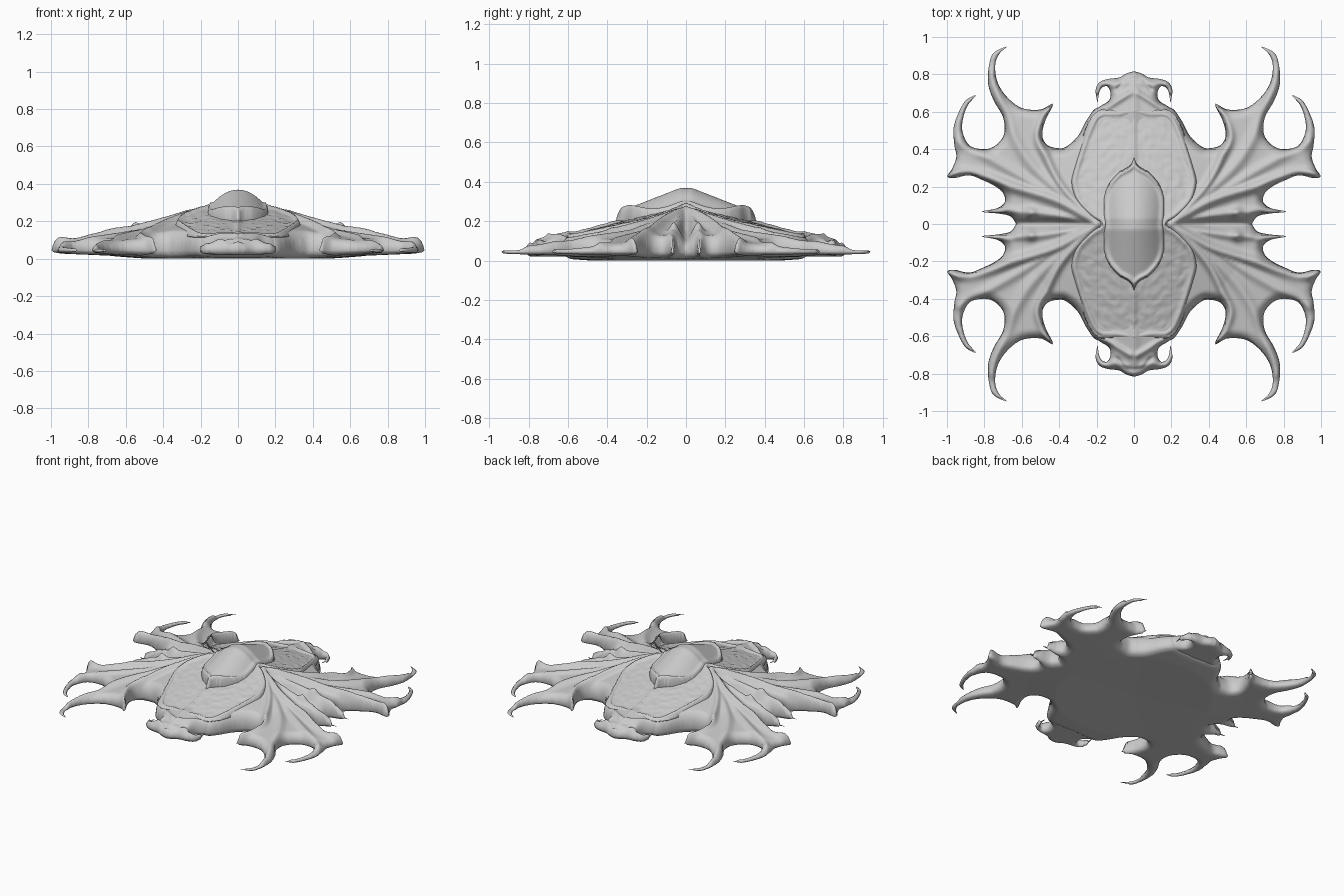
import bpy, math
from mathutils import Vector, noise, kdtree
from mathutils.geometry import delaunay_2d_cdt

if "Cube" in bpy.data.objects:
    bpy.data.objects.remove(bpy.data.objects["Cube"])

STEP = 0.01


def smooth_path(pts, n):
    """Catmull-Rom curve through 2D points, n samples per span."""
    p = [Vector(q) for q in [pts[0]] + list(pts) + [pts[-1]]]
    out = []
    for i in range(1, len(p) - 2):
        a, b, c, d = p[i - 1:i + 3]
        for k in range(n):
            t = k / n
            out.append(0.5 * (2 * b + (c - a) * t + (2 * a - 5 * b + 4 * c - d) * t * t
                              + (3 * b - a - 3 * c + d) * t ** 3))
    return out + [p[-1]]


def path_tree(pts):
    samples = smooth_path(pts, 30)
    tree = kdtree.KDTree(len(samples))
    for i, s in enumerate(samples):
        tree.insert((s.x, s.y, 0), i)
    tree.balance()
    return lambda x, y: tree.find((x, y, 0))[2]


def gauss(d, w):
    return math.exp(-(d / w) ** 2)


def table(t, x):
    """Linear lookup in a short (position, value) table."""
    for (a, va), (b, vb) in zip(t, t[1:]):
        if x <= b:
            return va + (vb - va) * max(0, (x - a) / (b - a))
    return t[-1][1]


def relief(name, outline, corners, height, edge_z, round_w, depth):
    """Closed quarter relief with rounded rim, mirrored in x and y."""
    dist = path_tree(outline)
    pts = smooth_path(outline, 6) + [Vector(c) for c in corners]
    n = len(pts)
    edges = [(i, (i + 1) % n) for i in range(n)]
    for i in range(103):
        for j in range(98):
            x, y = i * STEP, j * STEP
            if dist(x, y) > 0.45 * STEP:
                pts.append(Vector((x, y)))
    co, _, tris, *_ = delaunay_2d_cdt(pts, edges, [], 1, 1e-5)
    top, bottom, verts, faces = {}, {}, [], []
    for i in sorted({k for t in tris for k in t}):
        x, y = co[i]
        d = dist(x, y)
        top[i] = bottom[i] = len(verts)
        if d < 1e-4:
            verts.append((x, y, edge_z))
            continue
        f = math.sqrt(1 - (1 - min(d / round_w, 1)) ** 2)
        verts.append((x, y, edge_z + (height(x, y, d) - edge_z) * f))
        bottom[i] = len(verts)
        verts.append((x, y, edge_z - depth(x, y) * f))
    for t in tris:
        faces.append([top[k] for k in t])
        b = [bottom[k] for k in reversed(t)]
        if set(b) != set(faces[-1]):
            faces.append(b)
    me = bpy.data.meshes.new(name)
    me.from_pydata(verts, [], faces)
    ob = bpy.data.objects.new(name, me)
    bpy.context.collection.objects.link(ob)
    for p in me.polygons:
        p.use_smooth = True
    m = ob.modifiers.new("mirror", 'MIRROR')
    m.use_axis = (True, True, False)
    return ob


# Wings: spiked membrane with bones fanning out from the shoulder
wing_outline = [
    (0, .62), (.12, .625), (.2, .62), (.25, .56), (.3, .47), (.36, .415), (.4, .405), (.46, .42),
    (.49, .47), (.475, .55), (.433, .642), (.5, .612), (.6, .62), (.68, .68), (.73, .76),
    (.742, .85), (.72, .91), (.68, .948), (.75, .915), (.775, .85), (.78, .75), (.75, .66),
    (.70, .57), (.695, .48), (.74, .42), (.8, .40), (.88, .42), (.918, .5), (.91, .58),
    (.885, .64), (.845, .688), (.9, .66), (.94, .59), (.965, .51), (.96, .42), (.95, .36),
    (.97, .3), (.997, .255), (.96, .245), (.88, .26), (.8, .23), (.74, .2), (.7, .165),
    (.69, .12), (.73, .085), (.815, .066), (.72, .055), (.66, .04), (.63, 0)]
bones = [(path_tree(p), h, w) for p, h, w in [
    ([(.2, 0), (.3, .1), (.4, .22), (.47, .36), (.51, .48), (.45, .62)], .038, .022),
    ([(.2, 0), (.4, .12), (.65, .2), (.85, .26), (.97, .27)], .042, .028),
    ([(.2, 0), (.42, .19), (.58, .36), (.7, .6), (.76, .8)], .022, .03),
    ([(.2, 0), (.45, .16), (.7, .31), (.94, .44)], .018, .025),
    ([(.2, 0), (.5, .06), (.8, .066)], .02, .02)]]
slope = [(0, .25), (.2, .24), (.4, .185), (.6, .135), (.8, .11), (1, .085), (1.2, .055)]


def wing_height(x, y, d):
    z = table(slope, math.hypot(x, 1.1 * y))
    z += max(h * gauss(f(x, y), w) for f, h, w in bones)
    z += .03 * gauss(math.hypot(x - .55, y - .06), .028)
    return z - .045 * gauss(y, .025) * min(1, max(0, (x - .18) / .2))


def belly(x, y):
    return table([(0, .03), (.5, .044), (.7, .03), (1, .018)], math.hypot(x, y))


relief("wings", wing_outline, [(0, 0)], wing_height, .045, .05, belly)

# Carapace: rough shell plates with raised rim and centre seam
shell_outline = [(0, .63), (.1, .615), (.18, .61), (.235, .56), (.285, .44), (.33, .3),
                 (.345, .22), (.32, .12), (.25, .04), (.19, 0)]


def shell_height(x, y, d):
    z = .295 - .27 * y - .3 * x * x
    z += .016 * gauss(d - .025, .013) + .012 * gauss(x, .012)
    rough = noise.noise(Vector((x * 28, y * 28, 3))) + .5 * noise.noise(Vector((x * 60, y * 60, 7)))
    return z - .008 + .004 * rough * min(1, d / .06)


relief("carapace", shell_outline, [(0, 0)], shell_height, .12, .03, lambda x, y: .01)

# Central dome: pointed almond with a rim and a crease across the middle
dome_outline = [(0, .365), (.025, .315), (.09, .275), (.15, .2), (.172, .11), (.165, 0)]


def dome_height(x, y, d):
    z = .38 - .39 * y - 4 * x * x * (1 - y)
    return z + .02 * gauss(d - .014, .014) - .012 * gauss(y, .018)


relief("dome", dome_outline, [(0, 0)], dome_height, .16, .018, lambda x, y: .01)

# Heads: broad snout with curled side horns, brow ridge and mouth line
head_outline = [(0, .817), (.04, .805), (.08, .783), (.14, .775), (.185, .757), (.205, .715),
                (.195, .652), (.187, .70), (.17, .73), (.142, .735), (.125, .70), (.135, .66),
                (.18, .63), (.22, .6)]
brow = path_tree([(.02, .7), (.07, .67), (.12, .64), (.2, .61)])
cheek = path_tree([(.04, .76), (.1, .745), (.17, .75)])
mouth = path_tree([(0, .78), (.05, .765), (.09, .72)])


def head_height(x, y, d):
    z = table([(.5, .135), (.6, .135), (.7, .115), (.76, .095), (.82, .075)], y) - .8 * x * x
    z += .018 * gauss(brow(x, y), .016) + .014 * gauss(cheek(x, y), .015)
    return z + .012 * gauss(x, .025) - .012 * gauss(mouth(x, y), .01)


relief("heads", head_outline, [(.22, .5), (0, .5)], head_height, .05, .035, lambda x, y: .03)
